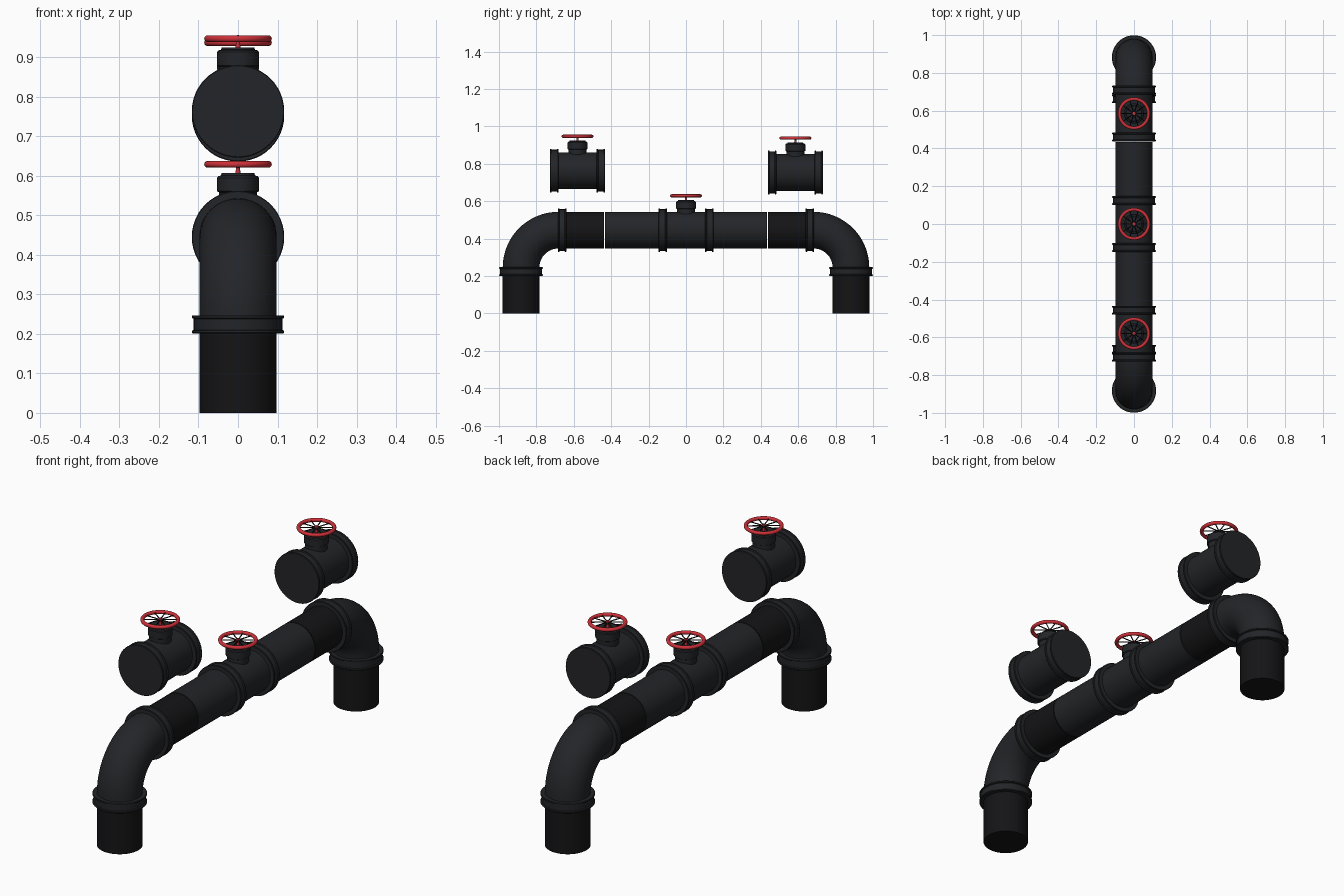
import bpy, bmesh
from math import pi, sin, cos, radians
from mathutils import Matrix, Vector

if "Cube" in bpy.data.objects:
    bpy.data.objects.remove(bpy.data.objects["Cube"])

R, RF = 0.098, 0.117          # pipe and flange radius
AXIS, LEG_Y = 0.445, 0.882    # height of the run, position of the legs
SEG = 48


def material(name, rgb):
    m = bpy.data.materials.new(name)
    m.diffuse_color = (*rgb, 1)
    m.use_nodes = True
    m.node_tree.nodes["Principled BSDF"].inputs["Base Color"].default_value = m.diffuse_color
    return m


IRON = material("iron", (0.017, 0.018, 0.021))
DARK = material("dark_iron", (0.007, 0.007, 0.008))
RED = material("red_paint", (0.62, 0.03, 0.04))


def finish(bm, name, mat):
    bmesh.ops.recalc_face_normals(bm, faces=bm.faces)
    me = bpy.data.meshes.new(name)
    bm.to_mesh(me)
    bm.free()
    ob = bpy.data.objects.new(name, me)
    bpy.context.collection.objects.link(ob)
    me.materials.append(mat)
    bpy.ops.object.select_all(action='DESELECT')
    ob.select_set(True)
    bpy.context.view_layer.objects.active = ob
    bpy.ops.object.shade_smooth_by_angle(angle=radians(35))
    return ob


def skin(bm, rings, closed=False):
    loops = [[bm.verts.new(p) for p in ring] for ring in rings]
    n = len(loops[0])
    pairs = list(zip(loops, loops[1:])) + ([(loops[-1], loops[0])] if closed else [])
    for a, b in pairs:
        for i in range(n):
            j = (i + 1) % n
            bm.faces.new((a[i], a[j], b[j], b[i]))
    if not closed:
        bm.faces.new(loops[0])
        bm.faces.new(loops[-1])


def lathe(name, profile, mat, matrix, seg=SEG, closed=False):
    bm = bmesh.new()
    skin(bm, [[matrix @ Vector((r * cos(2 * pi * i / seg), r * sin(2 * pi * i / seg), h))
               for i in range(seg)] for r, h in profile], closed)
    return finish(bm, name, mat)


def at(y, z):
    return Matrix.Translation((0, y, z))


def along_y(y, z):
    return at(y, z) @ Matrix.Rotation(-pi / 2, 4, 'X')


# grooved collar with two thin rims, starting at height h
def collar(h, w=0.045):
    return [(RF - 0.002, h), (RF, h + 0.002), (RF, h + 0.007), (0.112, h + 0.009),
            (0.112, h + w - 0.009), (RF, h + w - 0.007), (RF, h + w - 0.002), (RF - 0.002, h + w)]


def elbow(name, s):
    bm = bmesh.new()
    rings = []
    for k in range(17):
        a = pi / 2 * k / 16
        d = Vector((0, s * cos(a), sin(a)))
        c = Vector((0, s * (LEG_Y - 0.2), 0.245)) + d * 0.2
        rings.append([c + d * R * cos(t) + Vector((R * sin(t), 0, 0))
                      for t in (2 * pi * i / SEG for i in range(SEG))])
    skin(bm, rings)
    finish(bm, name, IRON)


def valve(name, y, z):
    # flanged body with a bonnet on top
    half = 0.147
    lathe(name + "_body", collar(-half) + [(R, -half + 0.046), (R, half - 0.046)]
          + collar(half - 0.045), IRON, along_y(y, z))
    lathe(name + "_bonnet", [(0.048, 0.06), (0.048, 0.113), (0.053, 0.116), (0.053, 0.150),
                             (0.050, 0.154), (0.043, 0.156), (0.041, 0.162)], IRON, at(y, z), 32)
    # stem and handwheel
    lathe(name + "_stem", [(0.007, 0.155), (0.005, 0.175), (0.009, 0.180), (0.009, 0.188),
                           (0.004, 0.189), (0.003, 0.193)], RED, at(y, z), 16)
    lathe(name + "_wheel_rim", [(0.077 + 0.0085 * cos(t), 0.184 + 0.0085 * sin(t))
                                for t in (2 * pi * i / 12 for i in range(12))],
          RED, at(y, z), SEG, True)
    bm = bmesh.new()
    for k in range(10):
        m = (at(y, z + 0.184) @ Matrix.Rotation(2 * pi * k / 10, 4, 'Z')
             @ Matrix.Translation((0.041, 0, 0)) @ Matrix.Rotation(pi / 2, 4, 'Y'))
        bmesh.ops.create_cone(bm, cap_ends=True, segments=8, radius1=0.0025,
                              radius2=0.0025, depth=0.07, matrix=m)
    finish(bm, name + "_wheel_spokes", DARK)


for side, s in (("front", -1), ("back", 1)):
    # standing leg, elbow and their collars
    lathe(side + "_leg", [(R, 0), (R, 0.205)], DARK, at(s * LEG_Y, 0))
    lathe(side + "_leg_collar", collar(0.201, 0.046), IRON, at(s * LEG_Y, 0))
    elbow(side + "_elbow", s)
    lathe(side + "_elbow_collar", collar(-0.0225), IRON, along_y(s * 0.6625, AXIS))
    # horizontal run in two lengths with a thin seam
    lathe(side + "_outer_pipe", [(R, -0.101), (R, 0.101)], DARK, along_y(s * 0.5385, AXIS))
    lathe(side + "_inner_pipe", [(R, -0.1435), (R, 0.1435)], IRON, along_y(s * 0.29, AXIS))

valve("middle_valve", 0, AXIS)
valve("front_spare_valve", -0.58, 0.763)
valve("back_spare_valve", 0.585, 0.753)
